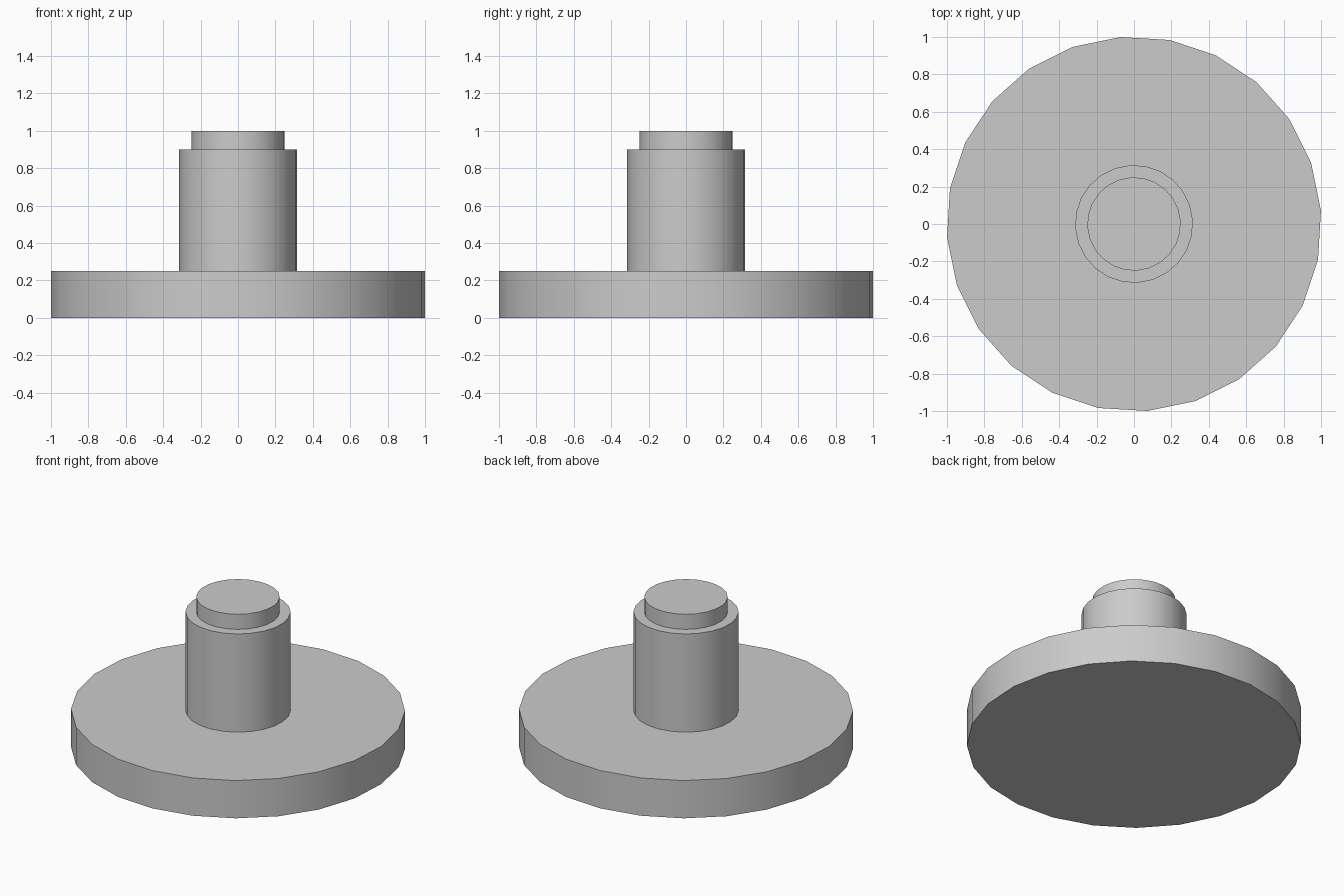
import bpy
import math

cube = bpy.data.objects.get("Cube")
if cube:
    bpy.data.objects.remove(cube, do_unlink=True)

grey = bpy.data.materials.new("plain_grey")
grey.use_nodes = True
colour = (0.6, 0.6, 0.6, 1)
grey.diffuse_color = colour
grey.node_tree.nodes["Principled BSDF"].inputs["Base Color"].default_value = colour


def disc(name, radius, bottom, top, sides, turn):
    """Upright cylinder with smooth sides and sharp rims."""
    bpy.ops.mesh.primitive_cylinder_add(
        vertices=sides, radius=radius, depth=top - bottom,
        location=(0, 0, (bottom + top) / 2), rotation=(0, 0, math.radians(turn)))
    part = bpy.context.object
    part.name = name
    part.data.materials.append(grey)
    bpy.ops.object.shade_smooth_by_angle(angle=math.radians(30))


# Wide foot, upright post and narrower cap
disc("base", 1.002, 0, 0.25, 24, 4.1)
disc("post", 0.315, 0.25, 0.9, 24, 4.1)
disc("cap", 0.25, 0.9, 1.0, 24, 4.1)
